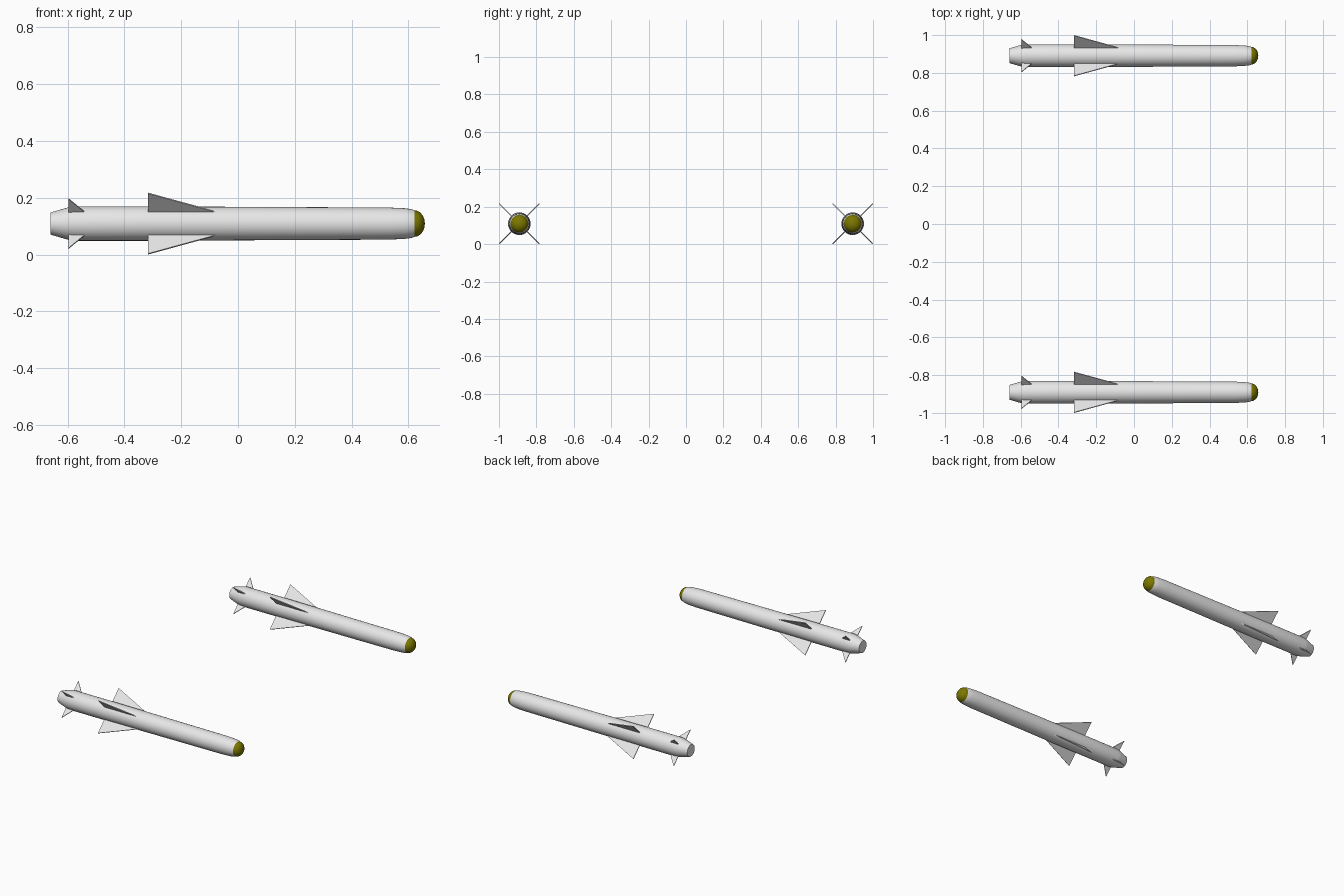
import bpy, bmesh, math
from mathutils import Vector

if "Cube" in bpy.data.objects:
    bpy.data.objects.remove(bpy.data.objects["Cube"])


def material(name, rgb):
    m = bpy.data.materials.new(name)
    m.diffuse_color = (*rgb, 1)
    m.use_nodes = True
    m.node_tree.nodes["Principled BSDF"].inputs["Base Color"].default_value = m.diffuse_color
    return m


WHITE = material("pale_grey", (0.8, 0.8, 0.8))
OLIVE = material("olive_nose", (0.2, 0.185, 0.0))

SIDES = 32
CENTRE_Y, CENTRE_Z = 0.891, 0.109
NOSE_X, NOSE_R, TIP_X = 0.621, 0.047, 0.658


def finish(bm, name, mats, y):
    bmesh.ops.recalc_face_normals(bm, faces=bm.faces)
    me = bpy.data.meshes.new(name)
    bm.to_mesh(me)
    bm.free()
    for m in mats:
        me.materials.append(m)
    ob = bpy.data.objects.new(name, me)
    ob.location = (0, y, CENTRE_Z)
    bpy.context.collection.objects.link(ob)
    return ob


# Body: lathed tube with tapered tail and rounded nose cap
def body(name, y):
    profile = [(-0.66, 0.039), (-0.598, 0.057), (-0.575, 0.0605), (-0.3, 0.0605),
               (0.2, 0.058), (0.53, 0.0565), (0.585, 0.054), (0.609, 0.051)]
    for i in range(5):
        a = i / 5 * math.pi / 2
        profile.append((NOSE_X + (TIP_X - NOSE_X) * math.sin(a), NOSE_R * math.cos(a)))
    bm = bmesh.new()
    rings = []
    for x, r in profile:
        rings.append([bm.verts.new((x, r * math.cos(2 * math.pi * k / SIDES),
                                    r * math.sin(2 * math.pi * k / SIDES)))
                      for k in range(SIDES)])
    tip = bm.verts.new((TIP_X, 0, 0))
    for a, b in zip(rings, rings[1:]):
        for k in range(SIDES):
            n = (k + 1) % SIDES
            bm.faces.new((a[k], a[n], b[n], b[k]))
    for k in range(SIDES):
        bm.faces.new((rings[-1][k], rings[-1][(k + 1) % SIDES], tip))
    bm.faces.new(rings[0])
    for f in bm.faces:
        f.material_index = int(f.calc_center_median().x > NOSE_X)
    ob = finish(bm, name, (WHITE, OLIVE), y)
    bpy.ops.object.select_all(action='DESELECT')
    ob.select_set(True)
    bpy.context.view_layer.objects.active = ob
    bpy.ops.object.shade_smooth_by_angle(angle=math.radians(35))


# Fins: four thin swept triangles set in an X
def fins(name, y, outline, thick):
    bm = bmesh.new()
    for q in range(4):
        a = math.radians(45 + 90 * q)
        out = Vector((0, math.cos(a), math.sin(a)))
        side = Vector((0, -math.sin(a), math.cos(a))) * thick / 2
        lo = [bm.verts.new(Vector((x, 0, 0)) + out * r - side) for x, r in outline]
        hi = [bm.verts.new(Vector((x, 0, 0)) + out * r + side) for x, r in outline]
        bm.faces.new(lo)
        bm.faces.new(hi[::-1])
        n = len(outline)
        for i in range(n):
            j = (i + 1) % n
            bm.faces.new((lo[i], hi[i], hi[j], lo[j]))
    finish(bm, name, (WHITE,), y)


T = 0.005
WING_R = CENTRE_Z * math.sqrt(2) - T / 2
for label, y in (("near", -CENTRE_Y), ("far", CENTRE_Y)):
    body("body_" + label, y)
    fins("wings_" + label, y, [(-0.317, 0.05), (-0.317, WING_R), (-0.075, 0.058), (-0.075, 0.05)], T)
    fins("tail_fins_" + label, y, [(-0.596, 0.05), (-0.596, 0.123), (-0.54, 0.058), (-0.54, 0.05)], T)
